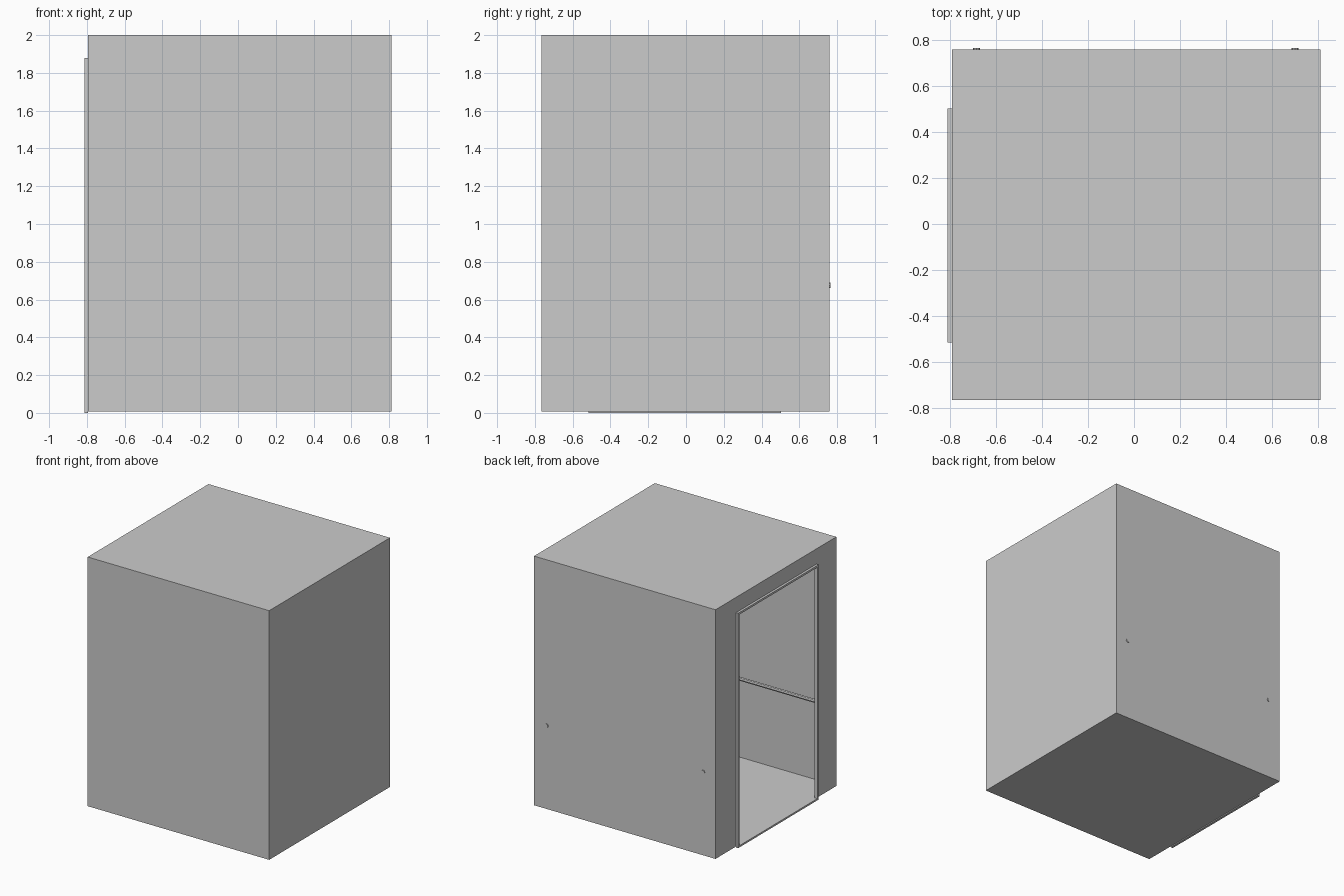
import bpy
from mathutils import Vector

cube = bpy.data.objects.get("Cube")
if cube:
    bpy.data.objects.remove(cube, do_unlink=True)

grey = bpy.data.materials.new("plain grey")
grey.use_nodes = True
grey.diffuse_color = (0.6, 0.6, 0.6, 1)
grey.node_tree.nodes["Principled BSDF"].inputs["Base Color"].default_value = (0.6, 0.6, 0.6, 1)

LEFT, RIGHT, FRONT, BACK = -0.793, 0.812, -0.766, 0.76
BASE, TOP, WALL = 0.008, 2.0, 0.006
DOOR_Y, DOOR_Z = (-0.515, 0.502), (0.0, 1.878)
JAMB = 0.016


def box(name, low, high):
    low, high = Vector(low), Vector(high)
    bpy.ops.mesh.primitive_cube_add(size=1, location=(low + high) / 2)
    ob = bpy.context.object
    ob.name = name
    ob.scale = high - low
    bpy.ops.object.transform_apply(location=True, rotation=False, scale=True)
    ob.data.materials.append(grey)
    return ob


def cut(target, cutter):
    mod = target.modifiers.new("cut", "BOOLEAN")
    mod.operation = "DIFFERENCE"
    mod.solver = "EXACT"
    mod.object = cutter
    bpy.context.view_layer.objects.active = target
    bpy.ops.object.modifier_apply(modifier=mod.name)
    bpy.data.objects.remove(cutter, do_unlink=True)


# Hollow cabin with a doorway through one side
cabin = box("cabin_shell", (LEFT, FRONT, BASE), (RIGHT, BACK, TOP))
cut(cabin, box("room_cutter", (LEFT + WALL, FRONT + WALL, BASE + WALL),
               (RIGHT - WALL, BACK - WALL, TOP - WALL)))
cut(cabin, box("door_cutter", (LEFT - 0.1, DOOR_Y[0] + JAMB, BASE + WALL),
               (LEFT + 0.1, DOOR_Y[1] - JAMB, DOOR_Z[1] - JAMB)))

# Raised frame around the doorway
frame = box("door_frame", (-0.812, DOOR_Y[0], DOOR_Z[0]), (LEFT, DOOR_Y[1], DOOR_Z[1]))
cut(frame, box("frame_cutter", (-1, DOOR_Y[0] + JAMB, BASE + WALL),
               (0, DOOR_Y[1] - JAMB, DOOR_Z[1] - JAMB)))


# Handrails with ends bent into the wall
def handrail(name, wall_y, inward):
    y = wall_y + inward * 0.065
    bend = 0.03
    path = [(-0.685, wall_y), (-0.685, y - inward * bend), (-0.685 + bend, y),
            (0.7 - bend, y), (0.7, y - inward * bend), (0.7, wall_y)]
    curve = bpy.data.curves.new(name, "CURVE")
    curve.dimensions = "3D"
    curve.bevel_depth = 0.015
    curve.bevel_resolution = 2
    curve.use_fill_caps = True
    line = curve.splines.new("POLY")
    line.points.add(len(path) - 1)
    for point, (px, py) in zip(line.points, path):
        point.co = (px, py, 0.675, 1)
    rail = bpy.data.objects.new(name, curve)
    bpy.context.collection.objects.link(rail)
    bpy.ops.object.select_all(action="DESELECT")
    rail.select_set(True)
    bpy.context.view_layer.objects.active = rail
    bpy.ops.object.convert(target="MESH")
    rail = bpy.context.object
    rail.data.materials.append(grey)
    bpy.ops.object.shade_smooth_by_angle()


handrail("front_handrail", FRONT + 0.001, 1)
handrail("back_handrail", BACK + 0.006, -1)
